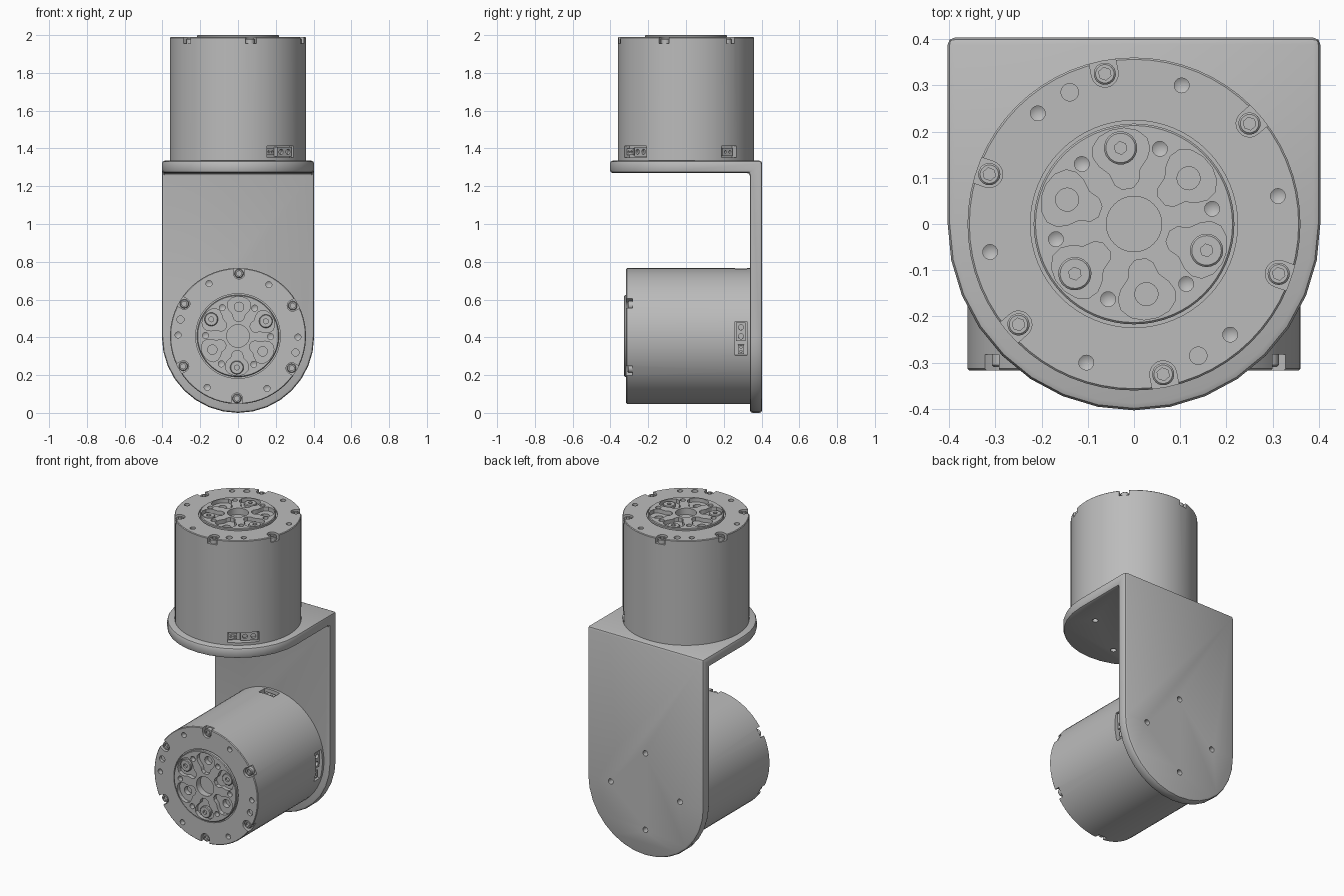
import bpy, bmesh
from math import radians, cos, sin, pi
from mathutils import Matrix, Vector

cube = bpy.data.objects.get("Cube")
if cube:
    bpy.data.objects.remove(cube)

grey = bpy.data.materials.new("machined grey")
grey.use_nodes = True
COLOUR = (0.5, 0.5, 0.5, 1)
grey.diffuse_color = COLOUR
grey.node_tree.nodes["Principled BSDF"].inputs["Base Color"].default_value = COLOUR

R = 0.403          # bracket half width
T = 0.065          # bracket thickness
SHELF = 1.335      # top of the bracket
FACE, HUB = 0.655, 0.665   # motor heights
SIXTH = range(0, 360, 60)


def polar(r, deg, z=0.0):
    """Matrix that moves to a polar position, with local x pointing outward."""
    return Matrix.Rotation(radians(deg), 4, 'Z') @ Matrix.Translation((r, 0, z))


def prism(bm, outline, z0, z1, mat=Matrix()):
    base = bm.faces.new([bm.verts.new(mat @ Vector((x, y, z0))) for x, y in outline])
    top = bmesh.ops.extrude_face_region(bm, geom=[base])["geom"]
    up = mat.to_3x3() @ Vector((0, 0, z1 - z0))
    bmesh.ops.translate(bm, vec=up, verts=[v for v in top if isinstance(v, bmesh.types.BMVert)])


def lathe(bm, profile, segs, mat=Matrix()):
    part = bmesh.new()
    vs = [part.verts.new((r, 0, z)) for r, z in profile]
    es = [part.edges.new(pair) for pair in zip(vs, vs[1:])]
    bmesh.ops.spin(part, geom=vs + es, cent=(0, 0, 0), axis=(0, 0, 1), angle=2 * pi, steps=segs)
    bmesh.ops.remove_doubles(part, verts=part.verts, dist=1e-5)
    part.transform(mat)
    mesh = bpy.data.meshes.new("tmp")
    part.to_mesh(mesh)
    part.free()
    bm.from_mesh(mesh)
    bpy.data.meshes.remove(mesh)


def drill(bm, r, depth, mat, tip=0.0):
    lathe(bm, [(0, -depth - tip), (r, -depth), (r, 0.03), (0, 0.03)], 20, mat)


def box(x0, x1, y0, y1):
    return [(x0, y0), (x1, y0), (x1, y1), (x0, y1)]


def make(name, bm):
    bmesh.ops.recalc_face_normals(bm, faces=bm.faces)
    mesh = bpy.data.meshes.new(name)
    bm.to_mesh(mesh)
    bm.free()
    mesh.materials.append(grey)
    obj = bpy.data.objects.new(name, mesh)
    bpy.context.collection.objects.link(obj)
    return obj


def activate(obj):
    bpy.ops.object.select_all(action='DESELECT')
    obj.select_set(True)
    bpy.context.view_layer.objects.active = obj


def carve(obj, cutter_bm):
    cutter = make("cutter", cutter_bm)
    cutter.hide_render = True
    mod = obj.modifiers.new("carve", 'BOOLEAN')
    mod.operation, mod.solver, mod.object = 'DIFFERENCE', 'EXACT', cutter
    activate(obj)
    bpy.ops.object.modifier_apply(modifier=mod.name)
    bpy.data.objects.remove(cutter)


def finish(obj, mat=Matrix()):
    obj.matrix_world = mat
    activate(obj)
    bpy.ops.object.shade_smooth_by_angle(angle=radians(30))


def arc(r, start, end, steps, cx=0.0):
    return [(cx + r * cos(radians(start + (end - start) * i / steps)),
             r * sin(radians(start + (end - start) * i / steps))) for i in range(steps + 1)]


# Lobed pocket outline, x outward
half = [(0.078, 0.012), (0.09, 0.026), (0.115, 0.033), (0.135, 0.052), (0.155, 0.062),
        (0.178, 0.06), (0.198, 0.042), (0.208, 0.015)]
LOBE = half + [(x, -y) for x, y in reversed(half)]
SLOT = arc(0.029, 90, 270, 12, 0.331) + [(0.4, -0.029), (0.4, 0.029)]


def motor(prefix, frame):
    # Housing with a raised hub inside a thin groove
    bm = bmesh.new()
    lathe(bm, [(0, 0), (0.36, 0), (0.36, FACE - 0.004), (0.356, FACE), (0.224, FACE),
               (0.224, FACE - 0.01), (0.217, FACE - 0.01), (0.217, HUB - 0.004),
               (0.213, HUB), (0, HUB)], 64)
    body = make(prefix + "_motor_housing", bm)

    # Pockets, edge slots, bores and connector windows
    cut = bmesh.new()
    floor = HUB - 0.025
    for a in SIXTH:
        prism(cut, LOBE, floor, HUB + 0.03, polar(0, a + 100))
        prism(cut, SLOT, FACE - 0.035, FACE + 0.03, polar(0, a + 101))
        drill(cut, 0.016, 0.03, polar(0.172, a + 71, HUB), 0.01)
        drill(cut, 0.016, 0.03, polar(0.317, a + 71, FACE), 0.01)
    for a in (116, -64):
        drill(cut, 0.019, 0.02, polar(0.317, a, FACE))
    lathe(cut, [(0, HUB - 0.04), (0.06, HUB - 0.04), (0.06, HUB + 0.03), (0, HUB + 0.03)], 32)
    for a, w in ((-50, 0.09), (40, 0.052)):
        prism(cut, box(0.315, 0.4, -w, w), 0.016, 0.078, polar(0, a))
    carve(body, cut)
    holes = bmesh.new()
    for a in (40, 160, 280):
        drill(holes, 0.025, 0.03, polar(0.154, a, floor))
    carve(body, holes)
    finish(body, frame)

    # Socket head screws on the rim and in every second pocket
    heads, sockets = bmesh.new(), bmesh.new()
    rim = [(0.331, a + 101, FACE - 0.036, 0.024, 0.028) for a in SIXTH]
    inner = [(0.167, a, floor - 0.001, 0.036, 0.018) for a in (100, 220, 340)]
    for r, a, z, rad, h in rim + inner:
        lathe(heads, [(0, 0), (rad, 0), (rad, h - 0.004), (rad - 0.004, h), (0, h)], 20, polar(r, a, z))
        prism(sockets, arc(0.014, 0, 300, 5), h - 0.012, h + 0.02, polar(r, a, z))
    screws = make(prefix + "_motor_screws", heads)
    carve(screws, sockets)
    finish(screws, frame)

    # Connector blocks with round sockets and pins
    plugs, bores = bmesh.new(), bmesh.new()
    prism(plugs, box(0.31, 0.343, -0.015, 0.083), 0.022, 0.072, polar(0, -50))
    prism(plugs, box(0.31, 0.338, -0.083, -0.035), 0.03, 0.064, polar(0, -50))
    prism(plugs, box(0.31, 0.343, -0.035, 0.035), 0.026, 0.068, polar(0, 40))
    outward = Matrix.Rotation(pi / 2, 4, 'Y')
    for a, y, r in ((-50, 0.058, 0.014), (-50, 0.01, 0.014), (-50, -0.048, 0.006),
                    (-50, -0.07, 0.006), (40, 0.016, 0.007), (40, -0.016, 0.007)):
        spot = polar(0.343, a, 0.047) @ Matrix.Translation((0, y, 0)) @ outward
        drill(bores, r, 0.015, spot)
    blocks = make(prefix + "_motor_connectors", plugs)
    carve(blocks, bores)
    finish(blocks, frame)


# Bracket: folded sheet with two round ends, thickened and chamfered
bm = bmesh.new()
corners = [bm.verts.new((s * R, R, SHELF)) for s in (-1, 1)]
shelf_end = [bm.verts.new((x, y, SHELF)) for x, y in arc(R, 180, 360, 16)]
wall_end = [bm.verts.new((x, R, R + y)) for x, y in arc(R, 180, 360, 16)]
bm.faces.new([corners[0]] + shelf_end + [corners[1]])
bm.faces.new([corners[1]] + wall_end[::-1] + [corners[0]])
bm.normal_update()
if bm.faces[:][0].normal.z < 0:
    bmesh.ops.reverse_faces(bm, faces=bm.faces)
mesh = bpy.data.meshes.new("bracket")
bm.to_mesh(mesh)
bm.free()
mesh.materials.append(grey)
bracket = bpy.data.objects.new("bracket", mesh)
bpy.context.collection.objects.link(bracket)
solid = bracket.modifiers.new("thickness", 'SOLIDIFY')
solid.thickness, solid.offset, solid.use_even_offset = T, -1, True
bevel = bracket.modifiers.new("chamfer", 'BEVEL')
bevel.width, bevel.segments, bevel.limit_method, bevel.angle_limit = 0.015, 2, 'ANGLE', radians(40)
activate(bracket)
for mod in ("thickness", "chamfer"):
    bpy.ops.object.modifier_apply(modifier=mod)

# Mounting holes in the back of the wall and the underside of the shelf
cut = bmesh.new()
wall = Matrix.Translation((0, R, R)) @ Matrix.Rotation(-pi / 2, 4, 'X')
under = Matrix.Translation((0, 0, SHELF - T)) @ Matrix.Rotation(pi, 4, 'X')
for a in range(0, 360, 90):
    drill(cut, 0.017, 0.04, wall @ polar(0.24, a))
    drill(cut, 0.017, 0.04, under @ polar(0.25, a + 12))
carve(bracket, cut)
finish(bracket)

motor("upper", Matrix.Translation((0, 0, SHELF)))
motor("lower", Matrix.Translation((0, R - T, 0.407)) @ Matrix.Rotation(pi / 2, 4, 'X')
      @ Matrix.Rotation(radians(48), 4, 'Z'))
